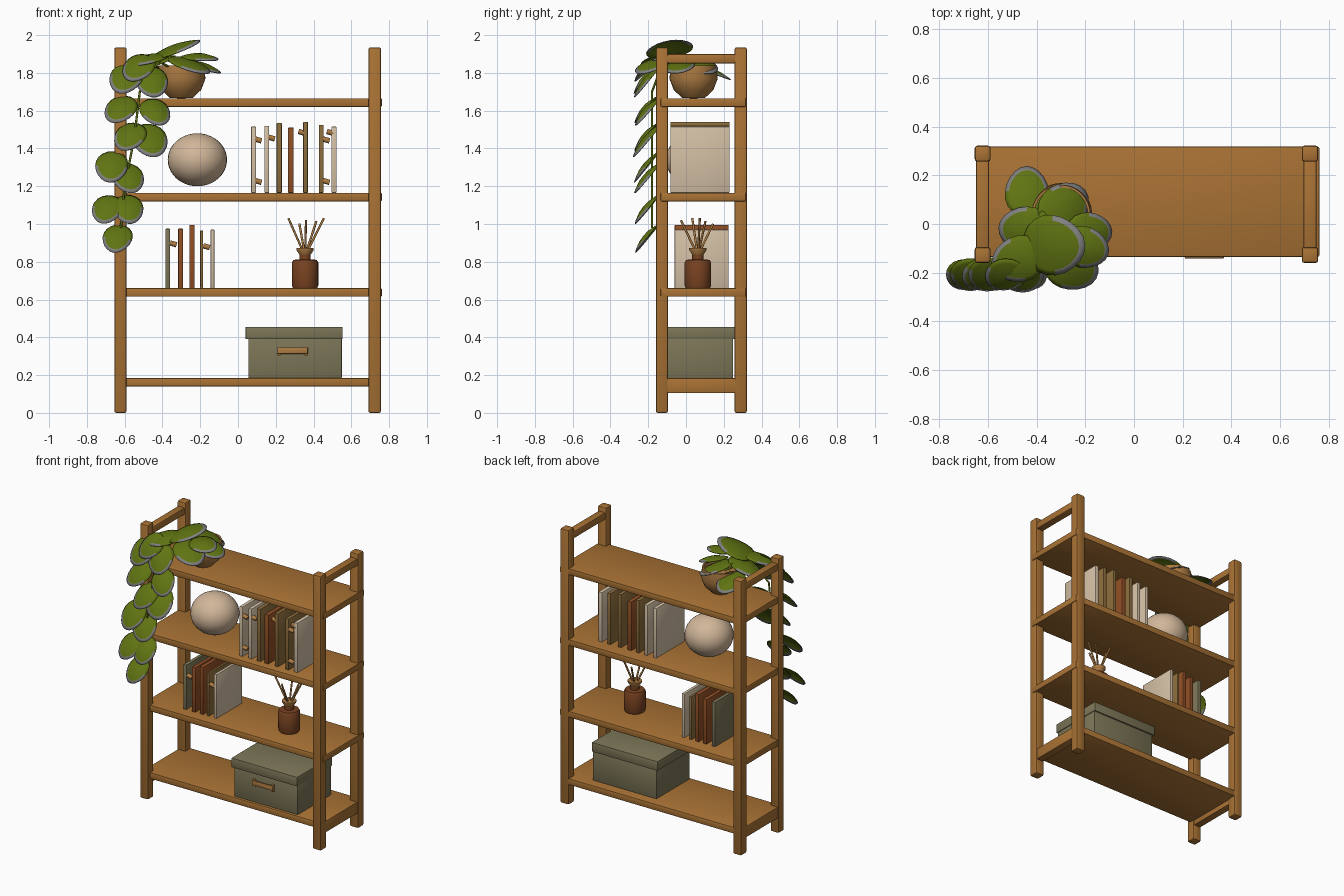
import bpy, bmesh, math
from mathutils import Vector, Matrix

cube = bpy.data.objects.get("Cube")
if cube:
    bpy.data.objects.remove(cube, do_unlink=True)


def material(name, rgb):
    m = bpy.data.materials.new(name)
    m.use_nodes = True
    m.diffuse_color = (*rgb, 1)
    m.node_tree.nodes["Principled BSDF"].inputs["Base Color"].default_value = (*rgb, 1)
    return m


WOOD = material("warm wood", (0.40, 0.17, 0.035))
TAN = material("tan", (0.42, 0.2, 0.055))
LEAF = material("leaf green", (0.115, 0.175, 0.006))
RIM = material("leaf grey rim", (0.22, 0.22, 0.22))
CREAM = material("cream", (0.66, 0.53, 0.38))
BEIGE = material("beige", (0.64, 0.47, 0.32))
RUST = material("rust", (0.27, 0.075, 0.018))
BROWN = material("jar brown", (0.19, 0.055, 0.015))
OLIVE = material("box olive", (0.2, 0.18, 0.095))
OCHRE = material("ochre", (0.26, 0.15, 0.045))


def finish(name, bm, mats, smooth=False):
    bmesh.ops.recalc_face_normals(bm, faces=bm.faces)
    mesh = bpy.data.meshes.new(name)
    bm.to_mesh(mesh)
    bm.free()
    ob = bpy.data.objects.new(name, mesh)
    bpy.context.collection.objects.link(ob)
    for m in mats:
        mesh.materials.append(m)
    if smooth:
        bpy.ops.object.select_all(action='DESELECT')
        ob.select_set(True)
        bpy.context.view_layer.objects.active = ob
        bpy.ops.object.shade_smooth_by_angle(angle=math.radians(40))
    return ob


def box(name, x, y, z, mat, bevel=0.0):
    """Box from (low, high) ranges on each axis."""
    bm = bmesh.new()
    bmesh.ops.create_cube(bm, size=1)
    for v in bm.verts:
        v.co = [sum(r) / 2 + c * (r[1] - r[0]) for r, c in zip((x, y, z), v.co)]
    if bevel:
        bmesh.ops.bevel(bm, geom=bm.edges[:], offset=bevel, segments=2,
                        profile=0.5, affect='EDGES')
    return finish(name, bm, [mat], bevel > 0)


def lathe(name, x, y, profile, mat):
    """Spin (radius, height) points round a vertical axis."""
    bm = bmesh.new()
    vs = [bm.verts.new((x + r, y, z)) for r, z in profile]
    es = [bm.edges.new(p) for p in zip(vs, vs[1:])]
    bmesh.ops.spin(bm, geom=vs + es, cent=(x, y, 0), axis=(0, 0, 1),
                   angle=math.tau, steps=32)
    bmesh.ops.remove_doubles(bm, verts=bm.verts, dist=0.0005)
    return finish(name, bm, [mat], True)


def rod(name, a, b, radius, mat):
    a, b = Vector(a), Vector(b)
    bm = bmesh.new()
    turn = (b - a).to_track_quat('Z', 'Y').to_matrix().to_4x4()
    bmesh.ops.create_cone(bm, cap_ends=True, segments=10, radius1=radius, radius2=radius,
                          depth=(b - a).length,
                          matrix=Matrix.Translation((a + b) / 2) @ turn)
    return finish(name, bm, [mat], True)


def leaf(center, tip, up, length, width):
    """Cupped oval leaf with a grey rim towards its tip."""
    d = Vector(tip).normalized()
    n = Vector(up)
    n = (n - d * n.dot(d)).normalized()
    s = d.cross(n)
    bm = bmesh.new()
    rings, seg = (0.4, 0.82, 1.0), 20
    mid = bm.verts.new(center)
    loops = []
    for r in rings:
        loop = []
        for i in range(seg):
            a = math.tau * i / seg
            u = math.cos(a) * r
            w = math.sin(a) * r * (1 - 0.12 * math.cos(a))
            loop.append(bm.verts.new(Vector(center) + d * u * length / 2
                                     + s * w * width / 2 - n * 0.022 * r * r))
        loops.append(loop)
    for i in range(seg):
        j = (i + 1) % seg
        bm.faces.new((mid, loops[0][i], loops[0][j]))
        for k in range(2):
            f = bm.faces.new((loops[k][i], loops[k + 1][i], loops[k + 1][j], loops[k][j]))
            if k == 1 and math.cos(math.tau * (i + 0.5) / seg) > 0.1:
                f.material_index = 1
    ob = finish("plant_leaf", bm, [LEAF, RIM], True)
    thick = ob.modifiers.new("thickness", 'SOLIDIFY')
    thick.thickness = 0.005
    thick.offset = 0


# Frame: posts, end rails and shelves
for side, x in (("right", (-0.655, -0.59)), ("left", (0.69, 0.757))):
    for end, y in (("front", (-0.16, -0.095)), ("back", (0.257, 0.322))):
        box(f"{end}_{side}_post", x, y, (0, 1.935), WOOD, 0.01)
    rail_x = (x[0] + 0.006, x[1] - 0.006)
    box(f"{side}_top_rail", rail_x, (-0.11, 0.27), (1.85, 1.9), WOOD, 0.008)
    box(f"{side}_bottom_rail", rail_x, (-0.11, 0.27), (0.105, 0.183), WOOD, 0.005)
for top in (0.185, 0.66, 1.165, 1.665):
    poke = 0.75 if top < 0.5 else 0.762
    box("shelf", (-0.65, poke), (-0.135, 0.318), (top - 0.045, top), WOOD, 0.006)

# Books: x, width, top, colour
upper = ((0.07, 0.025, 1.515, CREAM), (0.14, 0.025, 1.52, CREAM), (0.205, 0.027, 1.535, OCHRE),
         (0.265, 0.03, 1.51, RUST), (0.345, 0.025, 1.54, OCHRE), (0.428, 0.025, 1.525, OCHRE),
         (0.495, 0.027, 1.515, CREAM))
lower = ((-0.385, 0.025, 0.975, OLIVE), (-0.317, 0.027, 0.975, RUST), (-0.257, 0.028, 0.995, RUST),
         (-0.2, 0.016, 0.965, OCHRE), (-0.145, 0.02, 0.97, CREAM))
for row, base, y in ((upper, 1.165, (-0.083, 0.23)), (lower, 0.66, (-0.06, 0.225))):
    for x, w, top, mat in row:
        box("book", (x, x + w), y, (base, top), mat, 0.003)

# Small pegs beside some books
for x, z, y in ((0.09, 1.45, -0.07), (0.09, 1.23, -0.07), (0.16, 1.46, -0.07), (0.32, 1.49, -0.07),
                (0.45, 1.45, -0.07), (0.45, 1.23, -0.07), (0.47, 1.49, -0.07),
                (-0.36, 0.9, -0.045), (-0.184, 0.885, -0.045)):
    rod("book_peg", (x, y, z), (x + 0.035, y, z - 0.01), 0.014, TAN)

# Round ornament
bm = bmesh.new()
bmesh.ops.create_uvsphere(bm, u_segments=32, v_segments=20, radius=1,
                          matrix=Matrix.Translation((-0.215, 0.05, 1.34))
                          @ Matrix.Diagonal((0.157, 0.157, 0.14, 1)))
finish("round_ornament", bm, [BEIGE], True)

# Reed diffuser
jx, jy = 0.355, 0.063
lathe("diffuser_jar", jx, jy, ((0, 0.66), (0.064, 0.66), (0.07, 0.675), (0.07, 0.795),
                               (0.062, 0.81), (0.03, 0.813), (0.03, 0.845), (0, 0.845)), BROWN)
lathe("diffuser_collar", jx, jy, ((0, 0.83), (0.025, 0.83), (0.046, 0.862), (0.046, 0.872),
                                  (0, 0.872)), TAN)
for dx, dy, top in ((-0.088, -0.03, 1.03), (-0.03, 0.08, 1.0), (0.005, -0.09, 1.02),
                    (0.06, 0.04, 1.015), (0.1, 0.01, 1.03)):
    rod("diffuser_reed", (jx + dx * 0.1, jy + dy * 0.1, 0.85), (jx + dx, jy + dy, top), 0.006, TAN)

# Storage box
box("storage_box", (0.055, 0.55), (-0.12, 0.25), (0.185, 0.4), OLIVE, 0.003)
box("storage_box_lid", (0.04, 0.554), (-0.132, 0.26), (0.39, 0.456), OLIVE, 0.004)
box("box_handle", (0.208, 0.37), (-0.142, -0.13), (0.312, 0.347), TAN, 0.005)
for x in (0.208, 0.352):
    box("handle_mount", (x, x + 0.018), (-0.136, -0.115), (0.305, 0.35), TAN)

# Plant pot and trailing stem
lathe("plant_pot", -0.3, 0.04, ((0, 1.665), (0.06, 1.667), (0.105, 1.71), (0.128, 1.77), (0.12, 1.84),
                                (0.11, 1.84), (0.11, 1.81), (0, 1.81)), TAN)
stem = ((-0.3, 0.04, 1.8), (-0.42, -0.12, 1.86), (-0.52, -0.18, 1.7), (-0.55, -0.18, 1.45),
        (-0.6, -0.18, 1.2), (-0.62, -0.18, 0.98))
for a, b in zip(stem, stem[1:]):
    rod("plant_stem", a, b, 0.006, LEAF)

# Hanging leaves: x, z, sideways lean, size
for x, z, lean, size in ((-0.64, 0.935, -0.2, 0.19), (-0.695, 1.09, -0.3, 0.195),
                         (-0.58, 1.09, 0.15, 0.195), (-0.67, 1.315, -0.1, 0.21),
                         (-0.58, 1.255, 0.3, 0.205), (-0.575, 1.475, -0.5, 0.2),
                         (-0.465, 1.455, 0.3, 0.23), (-0.435, 1.605, 0.5, 0.19),
                         (-0.625, 1.62, -0.6, 0.2), (-0.595, 1.785, -0.35, 0.215),
                         (-0.455, 1.765, 0.2, 0.21), (-0.53, 1.84, -0.6, 0.2)):
    leaf((x, -0.225, z), (lean, -0.6, -0.75), (lean * 0.3, -0.8, 0.6), size, size * 0.82)

# Crown leaves: centre, tip direction, length, width
for c, tip, length, width in (((-0.335, -0.09, 1.945), (1, 0, 0.36), 0.27, 0.25),
                              ((-0.25, -0.18, 1.86), (0.8, -0.4, -0.35), 0.24, 0.2),
                              ((-0.28, 0.07, 1.86), (0.6, 0.5, -0.3), 0.24, 0.2),
                              ((-0.44, 0.14, 1.82), (0, 1, -0.35), 0.22, 0.18),
                              ((-0.18, -0.04, 1.85), (1, 0.05, -0.3), 0.2, 0.17),
                              ((-0.2, -0.1, 1.9), (1, -0.3, -0.1), 0.2, 0.17),
                              ((-0.45, -0.03, 1.87), (-0.9, 0.1, -0.3), 0.24, 0.2),
                              ((-0.48, -0.15, 1.89), (-0.9, -0.3, -0.25), 0.23, 0.19)):
    leaf(c, tip, (0, -0.15, 1), length, width)
